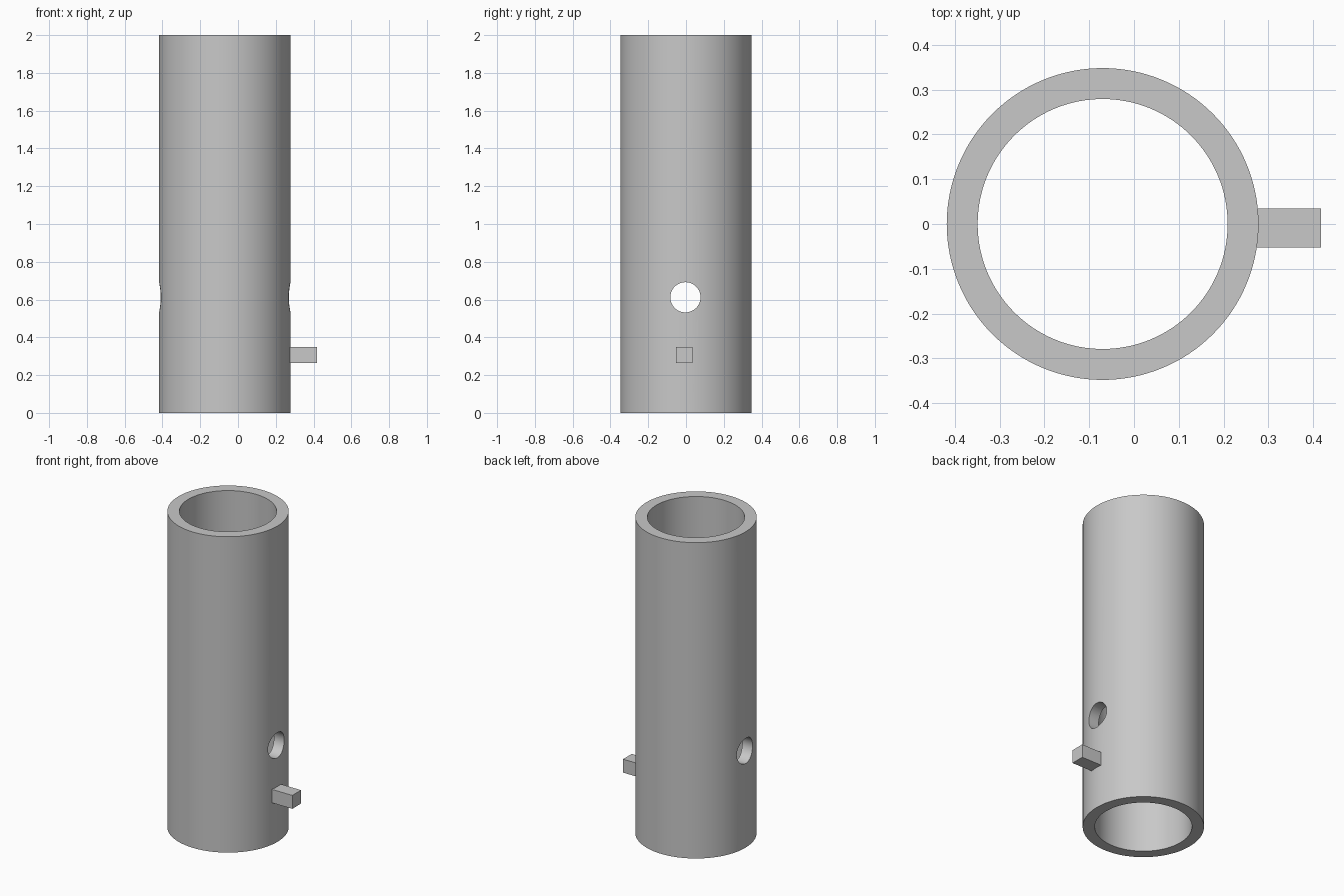
import bpy
import bmesh
import math
from mathutils import Matrix, Vector

if "Cube" in bpy.data.objects:
    bpy.data.objects.remove(bpy.data.objects["Cube"], do_unlink=True)

AXIS_X = -0.07
OUTER, INNER, HEIGHT = 0.348, 0.279, 2.0
SEGMENTS = 128

# Single grey material
grey = bpy.data.materials.new("light grey")
grey.use_nodes = True
colour = (0.58, 0.58, 0.58, 1)
grey.diffuse_color = colour
grey.node_tree.nodes["Principled BSDF"].inputs["Base Color"].default_value = colour


def make_object(name, bm):
    bmesh.ops.recalc_face_normals(bm, faces=bm.faces[:])
    mesh = bpy.data.meshes.new(name)
    bm.to_mesh(mesh)
    bm.free()
    mesh.materials.append(grey)
    obj = bpy.data.objects.new(name, mesh)
    bpy.context.collection.objects.link(obj)
    return obj


# Hollow tube: rectangular wall profile swept around the axis
bm = bmesh.new()
profile = [(OUTER, 0), (OUTER, HEIGHT), (INNER, HEIGHT), (INNER, 0)]
rings = []
for i in range(SEGMENTS):
    a = math.tau * i / SEGMENTS
    rings.append([bm.verts.new((AXIS_X + r * math.cos(a), r * math.sin(a), z))
                  for r, z in profile])
for i, ring in enumerate(rings):
    following = rings[(i + 1) % SEGMENTS]
    for j in range(4):
        k = (j + 1) % 4
        bm.faces.new((ring[j], following[j], following[k], ring[k]))
tube = make_object("tube", bm)

# Round cross hole through both walls, along x
bm = bmesh.new()
bmesh.ops.create_cone(
    bm, cap_ends=True, segments=48, radius1=0.08, radius2=0.08, depth=1.2,
    matrix=Matrix.Translation((AXIS_X, -0.003, 0.612)) @ Matrix.Rotation(math.pi / 2, 4, "Y"))
cutter = make_object("hole_cutter", bm)
cutter.hide_render = True

cut = tube.modifiers.new("cross hole", "BOOLEAN")
cut.operation = "DIFFERENCE"
cut.solver = "EXACT"
cut.object = cutter
bpy.ops.object.select_all(action="DESELECT")
bpy.context.view_layer.objects.active = tube
tube.select_set(True)
bpy.ops.object.modifier_apply(modifier=cut.name)
bpy.data.objects.remove(cutter, do_unlink=True)
bpy.ops.object.shade_smooth_by_angle(angle=math.radians(30))

# Square side peg, rooted inside the wall
low, high = Vector((0.25, -0.052, 0.265)), Vector((0.417, 0.035, 0.35))
bm = bmesh.new()
bmesh.ops.create_cube(
    bm, size=1,
    matrix=Matrix.Translation((low + high) / 2) @ Matrix.Diagonal((*(high - low), 1)))
make_object("side_peg", bm)
